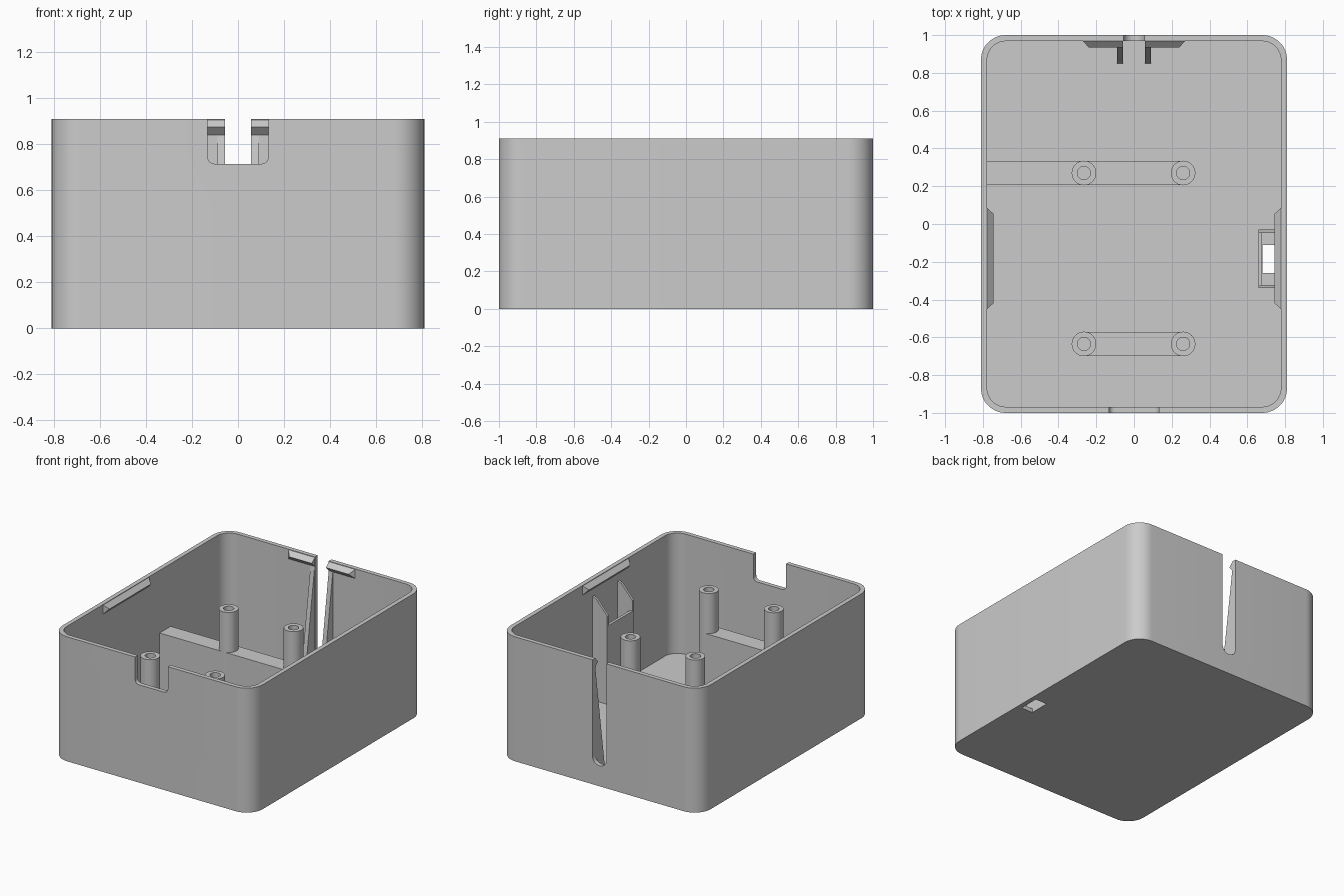
import bpy, bmesh
from math import cos, sin, pi, radians
from mathutils import Vector

cube = bpy.data.objects.get("Cube")
if cube:
    bpy.data.objects.remove(cube, do_unlink=True)

grey = bpy.data.materials.new("light grey plastic")
grey.use_nodes = True
colour = (0.6, 0.6, 0.6, 1)
grey.diffuse_color = colour
grey.node_tree.nodes["Principled BSDF"].inputs["Base Color"].default_value = colour

W, D, H = 0.81, 1.0, 0.91      # half width, half depth, height
T, FLOOR = 0.032, 0.03         # wall and floor thickness


def finish(name, bm):
    bmesh.ops.recalc_face_normals(bm, faces=bm.faces)
    mesh = bpy.data.meshes.new(name)
    bm.to_mesh(mesh)
    bm.free()
    mesh.materials.append(grey)
    ob = bpy.data.objects.new(name, mesh)
    bpy.context.collection.objects.link(ob)
    return ob


def prism(name, outline, axis, a, b):
    """Extrude a 2D outline along an axis from a to b."""
    place = {"X": lambda u, v, t: (t, u, v),
             "Y": lambda u, v, t: (u, t, v),
             "Z": lambda u, v, t: (u, v, t)}[axis]
    bm = bmesh.new()
    face = bm.faces.new([bm.verts.new(place(u, v, a)) for u, v in outline])
    new = bmesh.ops.extrude_face_region(bm, geom=[face])["geom"]
    move = Vector(place(0, 0, b)) - Vector(place(0, 0, a))
    bmesh.ops.translate(bm, vec=move, verts=[g for g in new if isinstance(g, bmesh.types.BMVert)])
    return finish(name, bm)


def box(name, x0, x1, y0, y1, z0, z1):
    return prism(name, [(x0, y0), (x1, y0), (x1, y1), (x0, y1)], "Z", z0, z1)


def rounded(x0, x1, y0, y1, r, n=12):
    """Rounded rectangle outline."""
    corners = [(x1 - r, y1 - r), (x0 + r, y1 - r), (x0 + r, y0 + r), (x1 - r, y0 + r)]
    return [(cx + r * cos((k + i / n) * pi / 2), cy + r * sin((k + i / n) * pi / 2))
            for k, (cx, cy) in enumerate(corners) for i in range(n + 1)]


def hull(name, points):
    bm = bmesh.new()
    for p in points:
        bm.verts.new(p)
    bmesh.ops.convex_hull(bm, input=bm.verts)
    bmesh.ops.dissolve_limit(bm, angle_limit=0.01, verts=bm.verts, edges=bm.edges)
    return finish(name, bm)


def cut(target, cutter):
    cutter.hide_render = True
    mod = target.modifiers.new("cut", "BOOLEAN")
    mod.operation, mod.solver, mod.object = "DIFFERENCE", "EXACT", cutter
    with bpy.context.temp_override(object=target, active_object=target, selected_objects=[target]):
        bpy.ops.object.modifier_apply(modifier=mod.name)
    bpy.data.objects.remove(cutter, do_unlink=True)


def smooth(ob):
    bpy.ops.object.select_all(action="DESELECT")
    ob.select_set(True)
    bpy.context.view_layer.objects.active = ob
    bpy.ops.object.shade_smooth_by_angle(angle=radians(30))


# Open case with cable notch, rear slot and floor opening
case = prism("case", rounded(-W, W, -D, D, 0.13), "Z", 0, H)
cut(case, prism("cavity", rounded(-W + T, W - T, -D + T, D - T, 0.1), "Z", FLOOR, H + 0.2))
cut(case, prism("notch_cutter", rounded(-0.132, 0.132, 0.715, 1.3, 0.03, 6), "Y", -D - 0.1, -D + 0.1))
cut(case, prism("slot_cutter", rounded(-0.056, 0.056, 0.15, 1.3, 0.055, 8), "Y", D - 0.1, D + 0.1))
cut(case, box("floor_cutter", 0.68, 0.775, -0.26, -0.11, -0.1, 0.1))
smooth(case)

# Standoffs: lathed tubes with a blind screw hole
for side, x in (("left", 0.26), ("right", -0.265)):
    for end, y in (("front", -0.635), ("rear", 0.27)):
        bm = bmesh.new()
        profile = [(0, 0.015), (0.065, 0.015), (0.065, 0.745), (0.035, 0.745), (0.035, 0.45), (0, 0.45)]
        verts = [bm.verts.new((x + r, y, z)) for r, z in profile]
        edges = [bm.edges.new(pair) for pair in zip(verts, verts[1:])]
        bmesh.ops.spin(bm, geom=verts + edges, cent=(x, y, 0), axis=(0, 0, 1),
                       angle=2 * pi, steps=32, use_duplicate=False)
        bmesh.ops.remove_doubles(bm, verts=bm.verts, dist=0.0005)
        smooth(finish(f"{end}_{side}_standoff", bm))

# Webs joining the standoffs, the rear one reaching the side wall
box("front_web", -0.265, 0.26, -0.699, -0.571, 0.015, 0.452)
box("rear_web", -0.79, 0.26, 0.206, 0.334, 0.015, 0.452)

# Tapered ribs beside the slot, and snap ridges above them
for side, s in (("left", 1), ("right", -1)):
    prism(f"{side}_slot_rib", [(D - 0.02, 0.015), (0.85, 0.015), (0.85, 0.03), (D - T, 0.85), (D - 0.02, 0.85)],
          "X", s * 0.057, s * 0.09)
    hull(f"rear_{side}_snap_ridge",
         [(s * x, y, z) for x in (0.057, 0.27) for y in (D - 0.025, D - T) for z in (0.84, 0.906)]
         + [(s * x, 0.935, 0.875) for x in (0.057, 0.24)])
    hull(f"{side}_snap_ridge",
         [(s * x, y, z) for x in (W - 0.025, W - T) for y in (-0.45, 0.085) for z in (0.84, 0.906)]
         + [(s * 0.745, y, 0.875) for y in (-0.42, 0.055)])

# Pocket on the left wall: two sloped cheeks and a lower front plate
for end, y in (("front", -0.34), ("rear", -0.047)):
    prism(f"pocket_{end}_cheek", [(0.658, 0.015), (0.79, 0.015), (0.79, 0.79), (0.75, 0.78), (0.658, 0.675)],
          "Y", y, y + 0.018)
box("pocket_plate", 0.658, 0.678, -0.33, -0.04, 0.015, 0.6)
